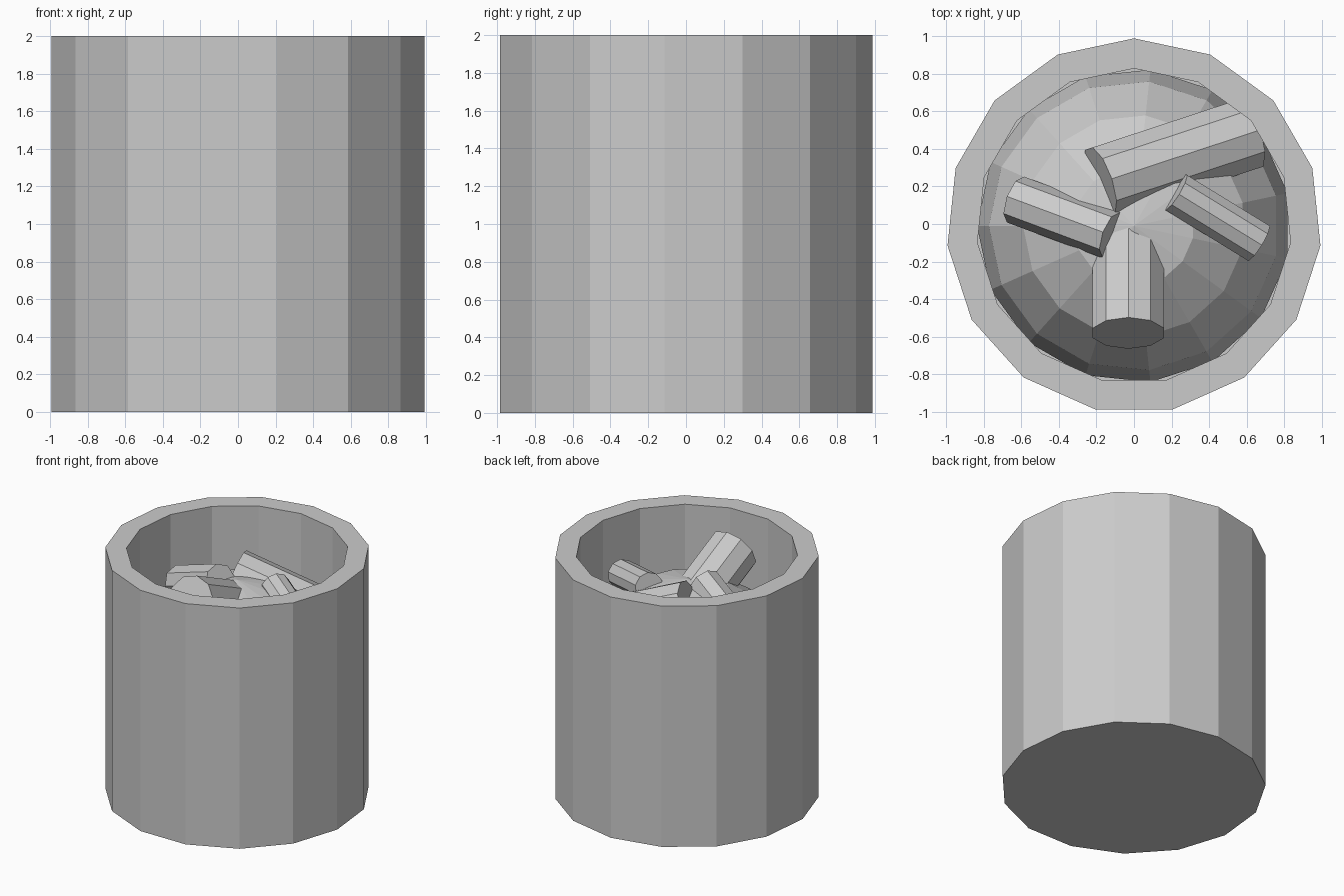
import bpy, bmesh, math
from mathutils import Vector

cube = bpy.data.objects.get("Cube")
if cube:
    bpy.data.objects.remove(cube)

grey = bpy.data.materials.new("plain_grey")
grey.use_nodes = True
colour = (0.6, 0.6, 0.6, 1)
grey.diffuse_color = colour
grey.node_tree.nodes["Principled BSDF"].inputs["Base Color"].default_value = colour


def add_object(name, bm):
    bmesh.ops.recalc_face_normals(bm, faces=bm.faces)
    mesh = bpy.data.meshes.new(name)
    bm.to_mesh(mesh)
    bm.free()
    mesh.materials.append(grey)
    obj = bpy.data.objects.new(name, mesh)
    bpy.context.collection.objects.link(obj)
    return obj


def lathe(name, profile, sides):
    """Revolve (radius, height) points and cap both ends."""
    bm = bmesh.new()
    rings = []
    for radius, z in profile:
        angles = [math.pi / 2 + math.tau * i / sides for i in range(sides)]
        rings.append([bm.verts.new((radius * math.cos(a), radius * math.sin(a), z)) for a in angles])
    for low, high in zip(rings, rings[1:]):
        for i in range(sides):
            j = (i + 1) % sides
            bm.faces.new((low[i], low[j], high[j], high[i]))
    bm.faces.new(rings[0])
    bm.faces.new(rings[-1])
    return add_object(name, bm)


def stick(name, start, end, radius, sides=10):
    """Short prism between two points."""
    start, end = Vector(start), Vector(end)
    axis = end - start
    bm = bmesh.new()
    bmesh.ops.create_cone(bm, cap_ends=True, segments=sides, radius1=radius,
                          radius2=radius, depth=axis.length)
    obj = add_object(name, bm)
    obj.rotation_euler = axis.to_track_quat("Z", "Y").to_euler()
    obj.location = (start + end) / 2


# Thick-walled open container
cup = lathe("container", [(0.997, 0), (0.997, 2), (0.837, 2), (0.837, 0.16)], 15)
cup.location.y = -0.01

# Rounded filling
bm = bmesh.new()
bmesh.ops.create_uvsphere(bm, u_segments=15, v_segments=8, radius=0.835)
filling = add_object("filling", bm)
filling.location = (0, -0.01, 0.935)
filling.rotation_euler.z = math.pi / 2

# Chunks poking out of the filling
stick("back_chunk", (-0.18, 0.22, 1.68), (0.61, 0.48, 1.39), 0.2)
stick("front_chunk", (-0.03, -0.58, 1.8), (-0.03, -0.1, 1.58), 0.2)
stick("right_side_chunk", (-0.12, -0.06, 1.75), (-0.63, 0.13, 1.53), 0.13, 8)
stick("left_side_chunk", (0.22, 0.17, 1.71), (0.66, -0.1, 1.6), 0.115)
